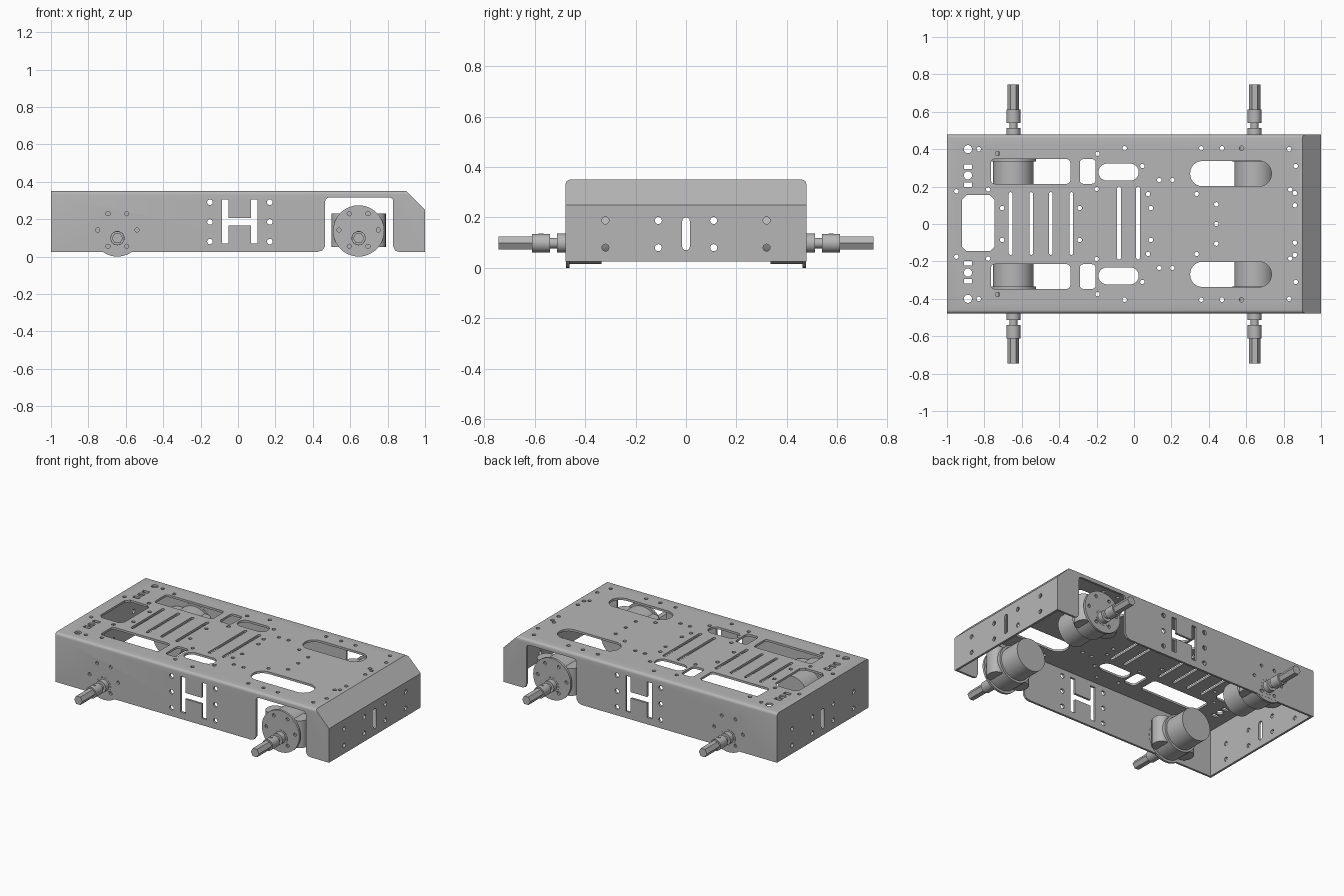
import bpy
import bmesh
from math import cos, sin, pi, radians

old = bpy.data.objects.get("Cube")
if old:
    bpy.data.objects.remove(old, do_unlink=True)

metal = bpy.data.materials.new("grey metal")
metal.use_nodes = True
colour = (0.47, 0.47, 0.47, 1)
metal.diffuse_color = colour
metal.node_tree.nodes["Principled BSDF"].inputs["Base Color"].default_value = colour


# ---- helpers -------------------------------------------------------------
def circle(u, v, r, n=16):
    return [(u + r * cos(2 * pi * i / n), v + r * sin(2 * pi * i / n)) for i in range(n)]


def rounded(u0, u1, v0, v1, r, n=6):
    """Rectangle with rounded corners."""
    corners = [(u1 - r, v1 - r), (u0 + r, v1 - r), (u0 + r, v0 + r), (u1 - r, v0 + r)]
    pts = []
    for q, (u, v) in enumerate(corners):
        for i in range(n + 1):
            a = (q + i / n) * pi / 2
            pts.append((u + r * cos(a), v + r * sin(a)))
    return pts


def rect(u0, u1, v0, v1):
    return [(u0, v0), (u1, v0), (u1, v1), (u0, v1)]


def prism(bm, pts, axis, lo, hi):
    """Extrude a 2D outline along an axis."""
    place = {"x": lambda u, v, d: (d, u, v),
             "y": lambda u, v, d: (u, d, v),
             "z": lambda u, v, d: (u, v, d)}[axis]
    a = [bm.verts.new(place(u, v, lo)) for u, v in pts]
    b = [bm.verts.new(place(u, v, hi)) for u, v in pts]
    faces = [bm.faces.new(a), bm.faces.new(b)]
    for i in range(len(pts)):
        j = (i + 1) % len(pts)
        faces.append(bm.faces.new((a[i], a[j], b[j], b[i])))
    bmesh.ops.recalc_face_normals(bm, faces=faces)


def to_object(name, bm):
    mesh = bpy.data.meshes.new(name)
    bm.to_mesh(mesh)
    bm.free()
    obj = bpy.data.objects.new(name, mesh)
    bpy.context.collection.objects.link(obj)
    mesh.materials.append(metal)
    return obj


def solid(name, outlines, axis, lo, hi):
    bm = bmesh.new()
    for pts in outlines:
        prism(bm, pts, axis, lo, hi)
    return to_object(name, bm)


def activate(obj):
    bpy.ops.object.select_all(action="DESELECT")
    obj.select_set(True)
    bpy.context.view_layer.objects.active = obj


def cut(obj, cutter):
    cutter.hide_render = True
    mod = obj.modifiers.new("cut", "BOOLEAN")
    mod.operation = "DIFFERENCE"
    mod.solver = "EXACT"
    mod.object = cutter
    activate(obj)
    bpy.ops.object.modifier_apply(modifier=mod.name)
    bpy.data.objects.remove(cutter, do_unlink=True)


def smooth(obj):
    activate(obj)
    bpy.ops.object.shade_smooth_by_angle(angle=radians(30))


# ---- folded sheet chassis ------------------------------------------------
W, T, TOP, BASE = 0.478, 0.014, 0.35, 0.025
bm = bmesh.new()
prism(bm, [(-1, BASE), (-1, TOP), (0.9, TOP), (1, 0.25), (1, BASE)], "y", -W, W)
bends = [e for e in bm.edges
         if all(v.co.z > TOP - 0.001 for v in e.verts)
         and abs(e.verts[0].co.y - e.verts[1].co.y) < 0.001]
bmesh.ops.bevel(bm, geom=bends, offset=0.018, segments=4, profile=0.5, affect="EDGES")
chassis = to_object("chassis", bm)
inside = [(T - 1, -1), (T - 1, TOP - T), (0.894, TOP - T), (1 - T, 0.244), (1 - T, -1)]
cut(chassis, solid("inside_cutter", [inside], "y", T - W, W - T))

# top panel openings
top = [
    [(-0.92, -0.12), (-0.895, -0.145), (-0.77, -0.145), (-0.745, -0.12),
     (-0.745, 0.13), (-0.77, 0.155), (-0.895, 0.155), (-0.92, 0.13)],
]
for x in (-0.66, -0.55, -0.445, -0.335):
    top.append(rounded(x - 0.01, x + 0.01, -0.165, 0.17, 0.009))
for x in (-0.08, 0.022):
    top.append(rounded(x - 0.01, x + 0.01, -0.19, 0.2, 0.009))
small_holes = [
    (-0.83, 0.4), (-0.95, 0.175), (-0.78, 0.185), (-0.73, 0.377), (-0.195, 0.375),
    (-0.05, 0.405), (0.045, 0.31), (0.36, 0.405), (0.47, 0.405), (0.575, 0.405),
    (0.83, 0.4), (0.865, 0.31), (0.835, 0.185), (0.86, 0.165), (0.86, 0.1),
    (0.135, 0.235), (0.205, 0.235), (0.075, 0.16), (0.335, 0.16), (0.44, 0.105),
    (-0.2, 0.187), (-0.705, 0.085), (-0.29, 0.085), (0.09, 0.085),
]
for s in (-1, 1):
    windows = [
        (-0.765, -0.34, 0.215, 0.347, 0.02), (-0.29, -0.205, 0.215, 0.347, 0.02),
        (-0.19, 0.025, 0.232, 0.323, 0.045), (0.3, 0.735, 0.202, 0.337, 0.066),
    ]
    for x0, x1, y0, y1, r in windows:
        top.append(rounded(x0, x1, *sorted((s * y0, s * y1)), r))
    for y in (0.305, 0.21):
        top.append(rect(-0.91, -0.865, s * y - 0.012, s * y + 0.012))
    top += [circle(-0.888, s * 0.4, 0.022), circle(-0.888, s * 0.26, 0.022)]
    top += [circle(x, s * y, 0.012, 12) for x, y in small_holes]
top.append(circle(0.44, 0, 0.012, 12))
cut(chassis, solid("top_cutter", top, "z", 0.31, 0.4))

# end panel holes and slot
ends = [circle(s * y, z, 0.014) for s in (-1, 1) for y in (0.11, 0.32) for z in (0.08, 0.188)]
ends.append(rounded(-0.015, 0.015, 0.07, 0.2, 0.014))
cut(chassis, solid("end_cutter", ends, "x", -1.2, 1.2))

# side panel openings
MX, MZ, SZ = 0.645, 0.137, 0.098


def mount_holes(x):
    spots = [(s * 0.05, dz) for s in (-1, 1) for dz in (0.092, -0.082)]
    spots += [(-0.105, 0.005), (0.105, 0.005)]
    return [circle(x + dx, MZ + dz, 0.011, 12) for dx, dz in spots]


h_half = [(0.105, 0.07), (0.105, 0.305), (0.07, 0.305), (0.07, 0.205)]
h_slot = [(0.01 + k * (u - 0.01), v) for k, part in (
    (1, [(0.07, 0.165), (0.07, 0.07)] + h_half),
    (-1, (h_half[::-1] + [(0.07, 0.07), (0.07, 0.165)]))) for u, v in part]
arch = [(0.425, -0.1), (0.425, BASE), (0.45, 0.032), (0.466, 0.055)]
arch += rounded(0.466, 0.83, 0.05, 0.316, 0.022)[13:6:-1]
arch += rounded(0.466, 0.83, 0.05, 0.316, 0.022)[6::-1]
arch += [(0.83, 0.055), (0.84, 0.032), (0.86, BASE), (0.86, -0.1)]
sides = [h_slot, arch, circle(-MX, SZ, 0.052, 24)] + mount_holes(-MX)
sides += [circle(x, z, 0.015) for x in (-0.15, 0.17) for z in (0.08, 0.185, 0.29)]
cut(chassis, solid("side_cutter", sides, "y", -0.8, 0.8))
smooth(chassis)

# ---- four motors with axles ----------------------------------------------
for end, x in (("rear", -MX), ("front", MX)):
    for side, s in (("left", 1), ("right", -1)):
        tag = end + "_" + side + "_"
        parts = [
            ("motor", circle(x, MZ, 0.108, 40), 0.19, 0.335),
            ("gearbox", circle(x, MZ, 0.122, 40), 0.335, 0.464),
            ("mount_disc", circle(x, MZ, MZ, 48), 0.4625, 0.4772),
            ("boss", circle(x, SZ, 0.05, 32), 0.47, 0.479),
            ("axle_flange", circle(x, SZ, 0.038, 24), 0.475, 0.512),
            ("axle_neck", circle(x, SZ, 0.021, 20), 0.51, 0.542),
            ("coupler", circle(x, SZ, 0.037, 28), 0.54, 0.612),
            ("hex_axle", circle(x, SZ, 0.03, 6), 0.61, 0.745),
        ]
        for name, outline, y0, y1 in parts:
            obj = solid(tag + name, [outline], "y", *sorted((s * y0, s * y1)))
            if name == "mount_disc":
                cut(obj, solid("disc_cutter", mount_holes(x), "y", -0.8, 0.8))
            smooth(obj)
        # rounded block behind the disc, and the coupler's set screw
        span = sorted((s * 0.35, s * 0.463))
        smooth(solid(tag + "block", [rounded(x - 0.145, x + 0.145, *span, 0.05)],
                     "z", 0.05, 0.23))
        smooth(solid(tag + "set_screw", [circle(x, s * 0.575, 0.01, 12)],
                     "z", SZ + 0.03, SZ + 0.039))
